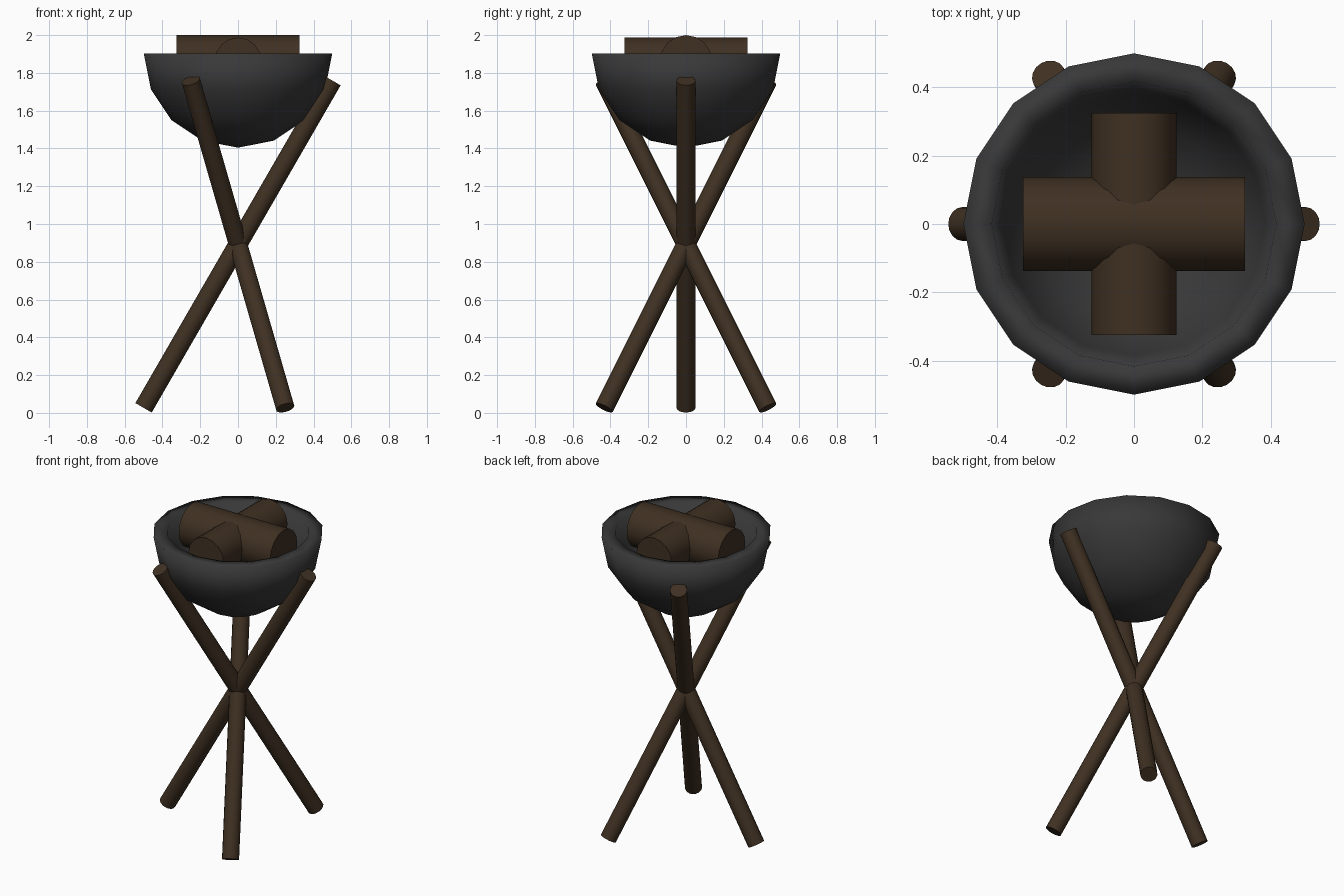
import bpy, bmesh
from math import sin, cos, pi, radians
from mathutils import Vector

if "Cube" in bpy.data.objects:
    bpy.data.objects.remove(bpy.data.objects["Cube"])


def material(name, color):
    mat = bpy.data.materials.new(name)
    mat.diffuse_color = color
    mat.use_nodes = True
    mat.node_tree.nodes["Principled BSDF"].inputs["Base Color"].default_value = mat.diffuse_color
    return mat


wood = material("dark_wood", (0.05, 0.03, 0.016, 1))
iron = material("dark_iron", (0.04, 0.04, 0.04, 1))


def rod(name, center, direction, length, radius, sides=16):
    """Smooth-sided cylinder centred on a point and aligned to a direction."""
    bpy.ops.mesh.primitive_cylinder_add(vertices=sides, radius=radius, depth=length, location=center)
    ob = bpy.context.object
    ob.name = name
    ob.rotation_euler = Vector(direction).to_track_quat('Z', 'Y').to_euler()
    ob.data.materials.append(wood)
    bpy.ops.object.shade_smooth_by_angle(angle=radians(40))
    return ob


# Tripod: three poles tilted 30 degrees, crossing at their middles
for i in range(3):
    a = i * 2 * pi / 3
    rod(f"tripod_leg_{i + 1}", (0, 0, 0.893),
        (sin(pi / 6) * cos(a), sin(pi / 6) * sin(a), cos(pi / 6)), 2.0, 0.05)

# Fire bowl: hollow half sphere with a flat rim, spun from a profile
R_OUT, R_IN, RIM_Z = 0.499, 0.416, 1.903
steps = [i * pi / 8 for i in range(5)]
profile = [(R_OUT * sin(t), -R_OUT * cos(t)) for t in steps]
profile += [(R_IN * sin(t), -R_IN * cos(t)) for t in reversed(steps)]
bm = bmesh.new()
verts = [bm.verts.new((r, 0, z)) for r, z in profile]
edges = [bm.edges.new(pair) for pair in zip(verts, verts[1:])]
bmesh.ops.spin(bm, geom=verts + edges, cent=(0, 0, 0), axis=(0, 0, 1),
               angle=2 * pi, steps=16, use_duplicate=False)
bmesh.ops.remove_doubles(bm, verts=bm.verts[:], dist=0.0005)
bmesh.ops.recalc_face_normals(bm, faces=bm.faces[:])
for f in bm.faces:
    f.smooth = True
mesh = bpy.data.meshes.new("fire_bowl")
bm.to_mesh(mesh)
bm.free()
bowl = bpy.data.objects.new("fire_bowl", mesh)
bowl.location.z = RIM_Z
mesh.materials.append(iron)
bpy.context.collection.objects.link(bowl)

# Two crossed logs resting in the bowl
rod("log_lengthwise", (0, 0, 1.862), (1, 0, 0), 0.65, 0.138)
rod("log_crosswise", (0, 0, 1.862), (0, 1, 0), 0.65, 0.125)
